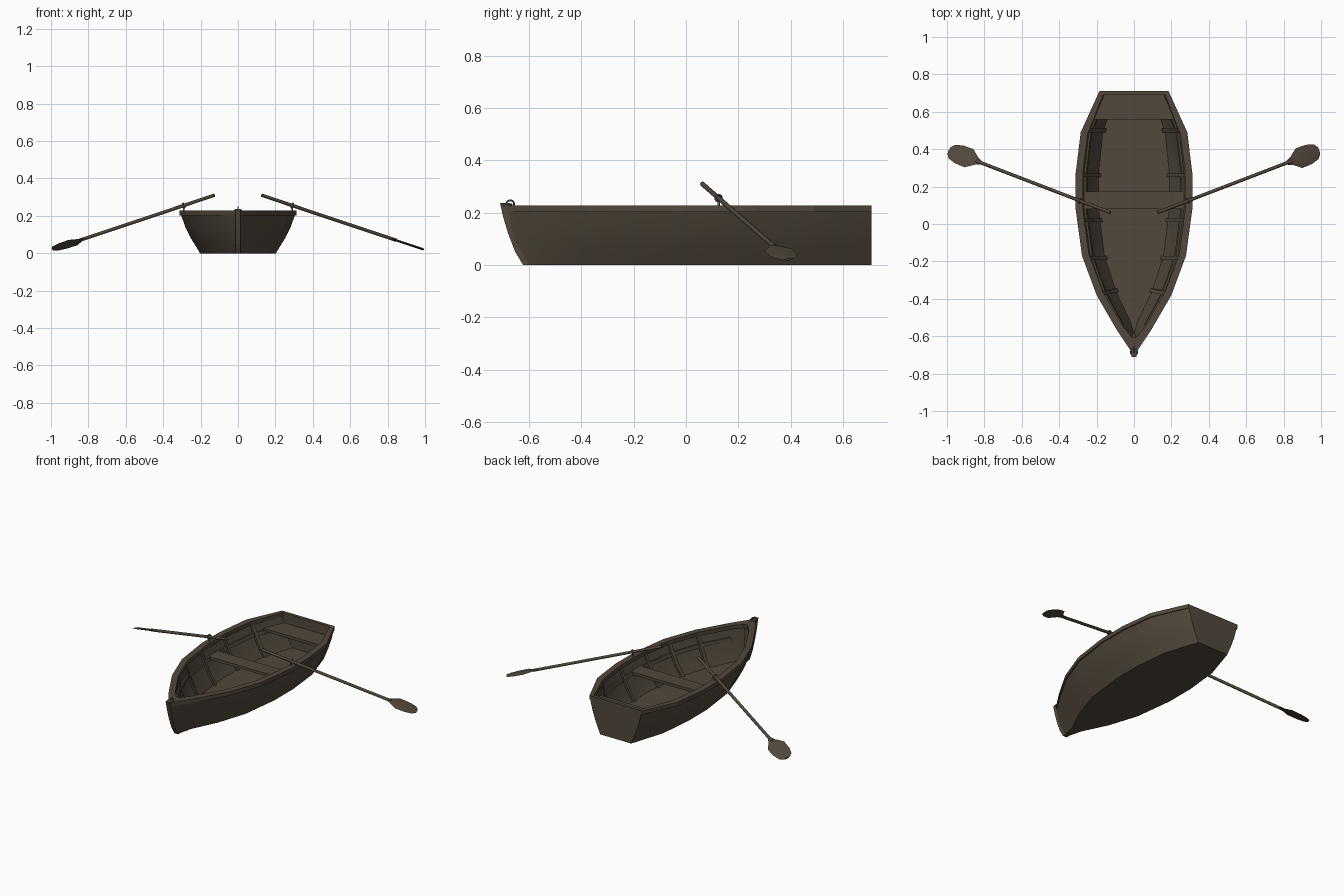
import bpy, bmesh, math
from mathutils import Vector, Matrix

if "Cube" in bpy.data.objects:
    bpy.data.objects.remove(bpy.data.objects["Cube"])


def mat(name, c):
    m = bpy.data.materials.new(name)
    m.diffuse_color = (*c, 1)
    m.use_nodes = True
    m.node_tree.nodes["Principled BSDF"].inputs["Base Color"].default_value = m.diffuse_color
    return m


WOOD = mat("dark wood", (0.085, 0.065, 0.045))
METAL = mat("grey metal", (0.13, 0.14, 0.15))


def finish(name, bm, m, angle=None):
    bmesh.ops.recalc_face_normals(bm, faces=bm.faces)
    me = bpy.data.meshes.new(name)
    bm.to_mesh(me)
    bm.free()
    me.materials.append(m)
    ob = bpy.data.objects.new(name, me)
    bpy.context.collection.objects.link(ob)
    if angle:
        bpy.context.view_layer.objects.active = ob
        ob.select_set(True)
        bpy.ops.object.shade_smooth_by_angle(angle=math.radians(angle))
        ob.select_set(False)
    return ob


def skin(bm, rows, closed=False, loop=False, caps=False):
    """Quads between rows of points."""
    vs = [[bm.verts.new(p) for p in r] for r in rows]
    n = len(rows[0])
    for i in range(len(vs) if loop else len(vs) - 1):
        a, b = vs[i], vs[(i + 1) % len(vs)]
        for j in range(n if closed else n - 1):
            k = (j + 1) % n
            bm.faces.new((a[j], a[k], b[k], b[j]))
    if caps:
        bm.faces.new(vs[0])
        bm.faces.new(vs[-1])
    return vs


# Hull stations: rim y, rim half width, bottom half width, bow rake
ST = [(0.71, 0.185, 0.11, 0), (0.49, 0.285, 0.18, 0), (0.27, 0.312, 0.203, 0),
      (0.08, 0.312, 0.203, 0), (-0.17, 0.278, 0.172, 0), (-0.38, 0.2, 0.11, 0.02),
      (-0.57, 0.09, 0.035, 0.055), (-0.69, 0.01, 0.008, 0.07)]
LEV = [(0, 0, 1), (0.012, 0.06, 0.85), (0.075, 0.42, 0.45), (0.14, 0.72, 0.18), (0.225, 1, 0)]
TOP = 0.228


def section(s, inset=0.0, floor=0.0):
    y, r, b, k = s
    return [Vector((max(b + (r - b) * f - inset, 0.003), y + k * q, max(z, floor)))
            for z, f, q in LEV]


def mirrored(half):
    return [Vector((-p.x, p.y, p.z)) for p in reversed(half)] + half


def at(y):
    """Interpolated station."""
    for a, b in zip(ST, ST[1:]):
        if a[0] >= y >= b[0]:
            t = (a[0] - y) / (a[0] - b[0])
            return tuple(u + (v - u) * t for u, v in zip(a, b))


def wall(y, z, inset=0.02):
    """Inner half width of the hull at a height."""
    p = section(at(y), inset)
    for a, b in zip(p, p[1:]):
        if a.z <= z <= b.z:
            return a.x + (b.x - a.x) * (z - a.z) / (b.z - a.z)


# Outer hull with flat transom
bm = bmesh.new()
v = skin(bm, [mirrored(section(s)) for s in ST], caps=True)
finish("hull", bm, WOOD, 40)

# Inner lining and floor
bm = bmesh.new()
inner = [at(0.69)] + ST[1:-1] + [at(-0.635)]
v = skin(bm, [mirrored(section(s, 0.02, 0.02)) for s in inner])
bm.faces.new(v[0])
bmesh.ops.remove_doubles(bm, verts=bm.verts, dist=0.0001)
ob = finish("lining", bm, WOOD, 40)
ob.data.flip_normals()

# Gunwale: mitred ring round the rim
rim = [Vector((s[1], s[0])) for s in ST]
rim += [Vector((-p.x, p.y)) for p in reversed(rim)]
rows = []
for i, p in enumerate(rim):
    d0, d1 = (p - rim[i - 1]).normalized(), (rim[(i + 1) % len(rim)] - p).normalized()
    n = Vector((d0.y + d1.y, -d0.x - d1.x)).normalized()
    q = p + n * 0.038 / max(n.dot(Vector((d0.y, -d0.x))), 0.6)
    if p.y > 0.7:
        q = Vector((math.copysign(0.166, p.x), 0.69))
    elif p.y < -0.6:
        q = Vector((math.copysign(0.012, p.x), -0.605))
    rows.append([(p.x, p.y, TOP), (q.x, q.y, TOP), (q.x, q.y, 0.203), (p.x, p.y, 0.203)])
bm = bmesh.new()
skin(bm, rows, closed=True, loop=True)
finish("gunwale", bm, WOOD)

# Ribs on the inner wall, both sides
for y in (0.5, 0.26, 0.02, -0.18, -0.37):
    for sx in (1, -1):
        rows = []
        for yy, ins in ((y + 0.01, 0.015), (y + 0.01, 0.034), (y - 0.01, 0.034), (y - 0.01, 0.015)):
            rows.append([(sx * p.x, p.y, min(p.z, 0.21)) for p in section(at(yy), ins, 0.018)[1:]])
        bm = bmesh.new()
        skin(bm, list(zip(*rows)), closed=True, caps=True)
        finish("rib", bm, WOOD)

# Stringers along the inner wall
ys = [0.69, 0.49, 0.27, 0.08, -0.17, -0.38, -0.55]
for sx in (1, -1):
    bm = bmesh.new()
    skin(bm, [[(sx * max(wall(y, z, i), 0.005), y + at(y)[3] * 0.2, z)
               for z, i in ((0.155, 0.015), (0.155, 0.03), (0.135, 0.03), (0.135, 0.015))]
              for y in ys], closed=True, caps=True)
    finish("stringer", bm, WOOD)

# Seats cut to the hull width
for name, ys, z in (("middle_seat", (0.175, 0.08), 0.155), ("stern_seat", (0.695, 0.56), 0.165)):
    bm = bmesh.new()
    skin(bm, [[(sx * wall(y, zz, 0.015), y, zz) for sx, zz in
               ((1, z), (-1, z), (-1, z - 0.018), (1, z - 0.018))] for y in ys],
         closed=True, caps=True)
    finish(name, bm, WOOD)

# Stem post following the bow rake
bm = bmesh.new()
skin(bm, [[(x, y + dy, z) for x, dy in ((-0.014, 0.03), (-0.014, -0.008), (0.014, -0.008), (0.014, 0.03))]
          for y, z in ((-0.615, 0), (-0.645, 0.05), (-0.672, 0.12), (-0.69, 0.18), (-0.703, 0.236))],
     closed=True, caps=True)
finish("stem_post", bm, WOOD)


def ring(name, loc, axis, r, t):
    bpy.ops.mesh.primitive_torus_add(major_radius=r, minor_radius=t, major_segments=16,
                                     minor_segments=6, location=loc,
                                     rotation=Vector(axis).to_track_quat('Z', 'Y').to_euler())
    o = bpy.context.object
    o.name = name
    o.data.materials.append(METAL)
    bpy.ops.object.shade_smooth_by_angle(angle=math.radians(60))


def rod(bm, a, b, r0, r1, n=8):
    a, b = Vector(a), Vector(b)
    d = b - a
    m = Matrix.Translation((a + b) / 2) @ d.to_track_quat('Z', 'Y').to_matrix().to_4x4()
    bmesh.ops.create_cone(bm, cap_ends=True, segments=n, radius1=r0, radius2=r1, depth=d.length, matrix=m)


# Bow ring and its plate
ring("bow_ring", (0, -0.672, 0.232), (1, 0, 0), 0.015, 0.0035)
ring("bow_ring_base", (0, -0.685, 0.231), (0, 0, 1), 0.018, 0.004)

# Oars with flat blades, and oarlocks
BLADE = [(0, 0.012), (0.025, 0.022), (0.07, 0.056), (0.13, 0.054), (0.172, 0.042), (0.19, 0.02)]
for side, sx, twist in (("right", 1, 0), ("left", -1, 22)):
    a, b = Vector((sx * 0.127, 0.062, 0.31)), Vector((sx * 0.82, 0.328, 0.078))
    d = (b - a).normalized()
    bm = bmesh.new()
    rod(bm, a, b + d * 0.03, 0.009, 0.009)
    finish(side + "_oar_shaft", bm, WOOD, 50)
    y = Vector((0, 1, 0))
    w = (y - d * d.y).normalized()
    n = d.cross(w) * sx
    t = math.radians(twist)
    w, n = w * math.cos(t) - n * math.sin(t), n * math.cos(t) + w * math.sin(t)
    bm = bmesh.new()
    skin(bm, [[b + d * s + w * h * u + n * k for u, k in
               ((-1, 0), (0, 0.006), (1, 0), (0, -0.006))] for s, h in BLADE],
         closed=True, caps=True)
    finish(side + "_oar_blade", bm, WOOD, 40)
    p = a + d * ((0.29 - 0.127) / abs(d.x))
    ring(side + "_oarlock", p, d, 0.013, 0.0035)
    bm = bmesh.new()
    rod(bm, (p.x, p.y, 0.2), p - Vector((0, 0, 0.01)), 0.005, 0.005)
    finish(side + "_oarlock_pin", bm, METAL, 50)
